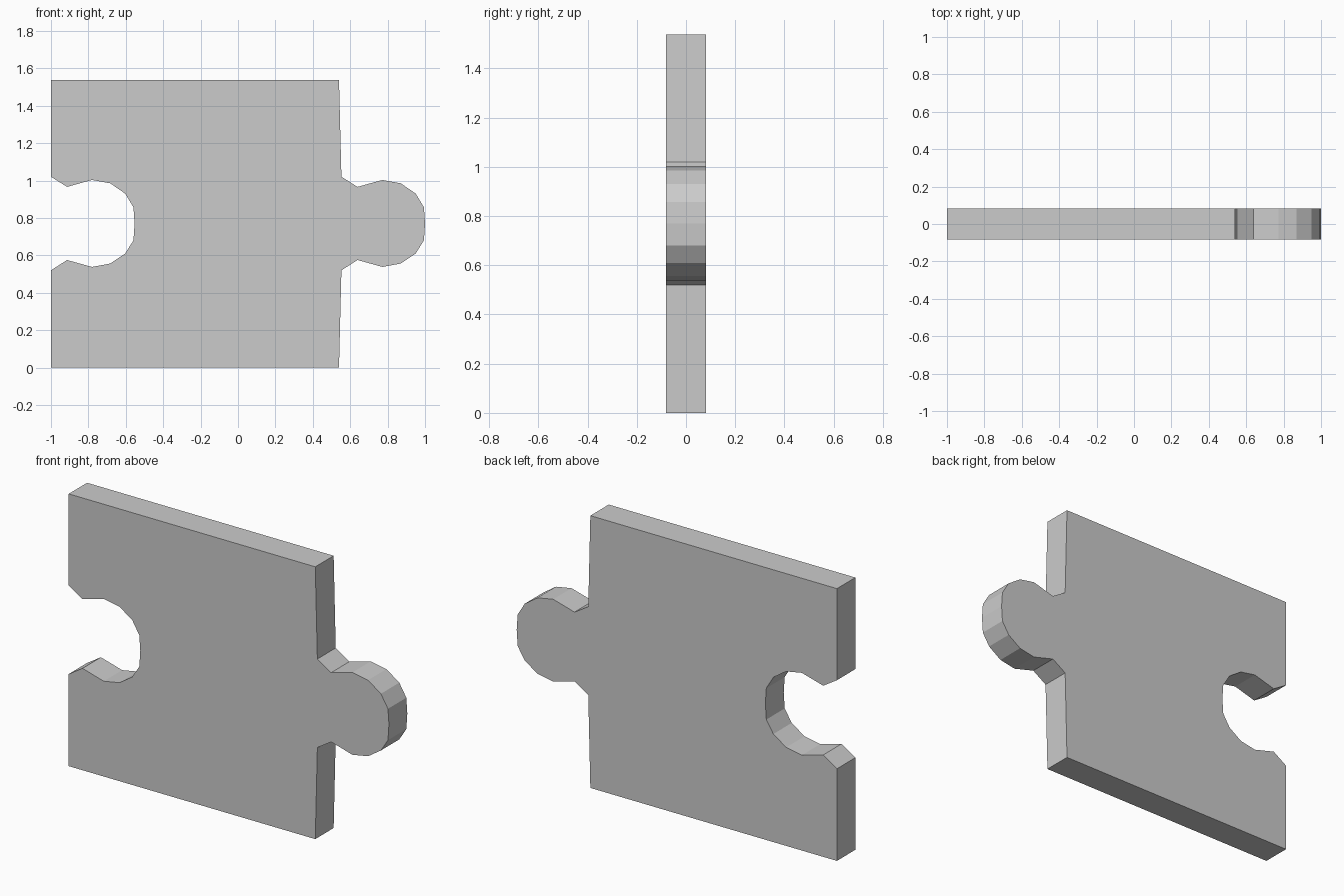
import bpy, bmesh
from mathutils import Vector

if "Cube" in bpy.data.objects:
    bpy.data.objects.remove(bpy.data.objects["Cube"])

HALF_DEPTH = 0.082
HEIGHT = 1.537
PITCH = 1.553  # distance from knob to matching socket

# Knob outline from upper neck round to lower neck; the socket repeats it
knob = [(0.553, 1.02), (0.639, 0.966), (0.772, 1.003), (0.870, 0.985),
        (0.950, 0.930), (0.994, 0.857), (1.0, 0.77), (0.994, 0.680),
        (0.950, 0.610), (0.870, 0.556), (0.772, 0.538), (0.639, 0.575),
        (0.553, 0.52)]
socket = [(x - PITCH, z) for x, z in reversed(knob)]

# Full piece outline
outline = [(-1, HEIGHT), (0.54, HEIGHT)] + knob + [(0.54, 0), (-1, 0)] + socket

# Flat outline extruded to the slab thickness
bm = bmesh.new()
face = bm.faces.new([bm.verts.new((x, -HALF_DEPTH, z)) for x, z in outline])
result = bmesh.ops.extrude_face_region(bm, geom=[face], use_keep_orig=True)
moved = [g for g in result["geom"] if isinstance(g, bmesh.types.BMVert)]
bmesh.ops.translate(bm, verts=moved, vec=Vector((0, 2 * HALF_DEPTH, 0)))
bmesh.ops.recalc_face_normals(bm, faces=bm.faces[:])

mesh = bpy.data.meshes.new("puzzle_piece")
bm.to_mesh(mesh)
bm.free()
bpy.context.collection.objects.link(bpy.data.objects.new("puzzle_piece", mesh))
